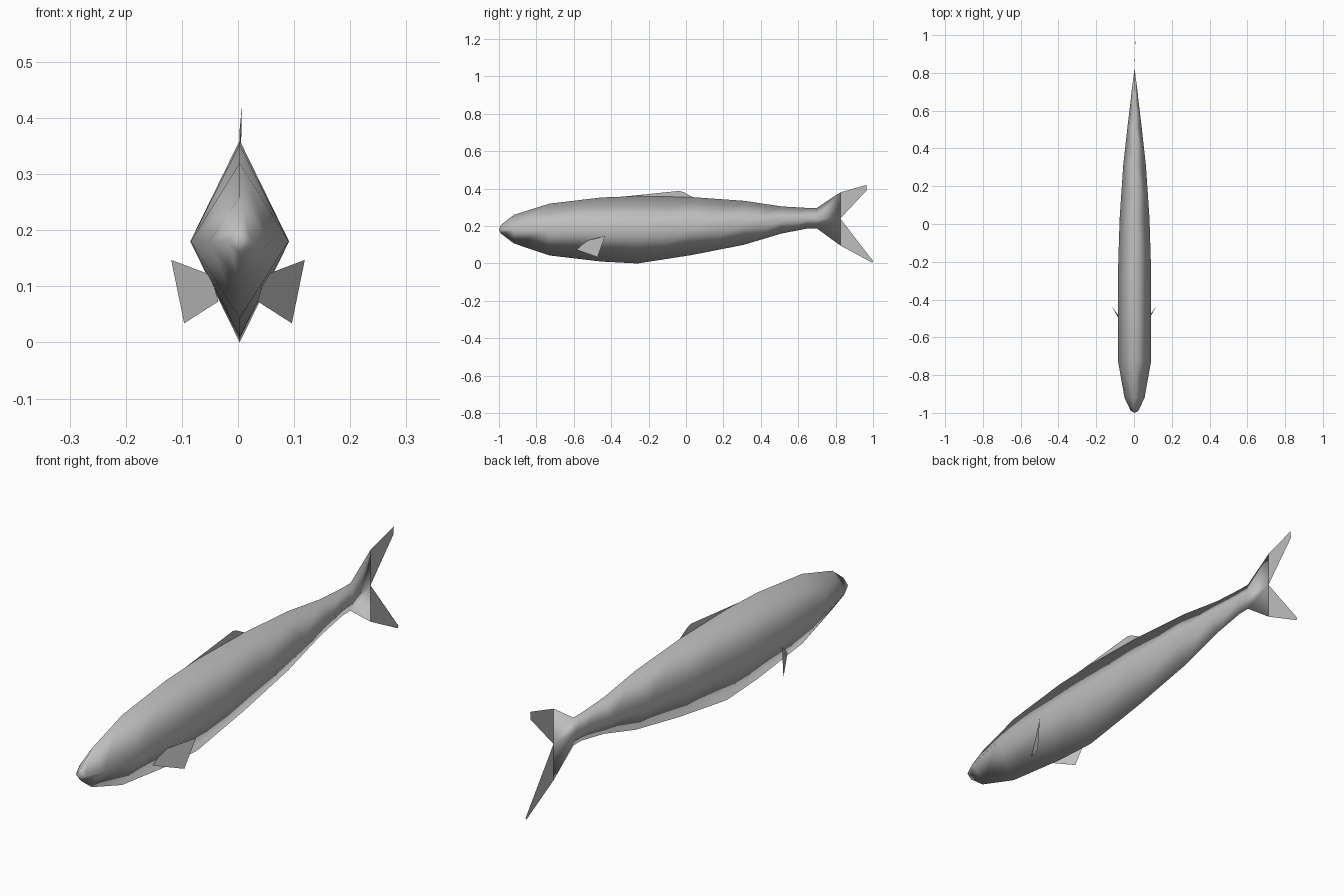
import bpy
import bmesh

cube = bpy.data.objects.get("Cube")
if cube:
    bpy.data.objects.remove(cube, do_unlink=True)

grey = bpy.data.materials.new("plain_grey")
grey.use_nodes = True
colour = (0.52, 0.52, 0.52, 1)
grey.diffuse_color = colour
grey.node_tree.nodes["Principled BSDF"].inputs["Base Color"].default_value = colour

MID = 0.003  # centre plane of the body


def finish(name, bm, smooth=False):
    for face in bm.faces:
        face.smooth = smooth
    mesh = bpy.data.meshes.new(name)
    bm.to_mesh(mesh)
    bm.free()
    mesh.materials.append(grey)
    obj = bpy.data.objects.new(name, mesh)
    bpy.context.collection.objects.link(obj)
    return obj


def sheet(name, *polygons):
    bm = bmesh.new()
    for points in polygons:
        bm.faces.new([bm.verts.new(p) for p in points])
    bmesh.ops.remove_doubles(bm, verts=bm.verts, dist=0.0005)
    return finish(name, bm)


# Body: diamond sections lofted from snout to the tail's upright edge
# (y, bottom, side height, top, half width)
stations = [
    (-0.99, 0.16, 0.18, 0.205, 0.02),
    (-0.92, 0.107, 0.18, 0.26, 0.053),
    (-0.73, 0.043, 0.18, 0.32, 0.087),
    (-0.45, 0.01, 0.18, 0.353, 0.088),
    (-0.26, 0.0, 0.18, 0.36, 0.088),
    (0.03, 0.045, 0.195, 0.355, 0.079),
    (0.31, 0.10, 0.215, 0.335, 0.06),
    (0.51, 0.16, 0.23, 0.305, 0.038),
    (0.65, 0.187, 0.24, 0.297, 0.021),
    (0.70, 0.187, 0.24, 0.297, 0.016),
    (0.825, 0.096, 0.24, 0.38, 0.0),
]
bm = bmesh.new()
rings = []
for y, low, side, top, half in stations:
    section = [(MID, low), (MID + half, side), (MID, top), (MID - half, side)]
    rings.append([bm.verts.new((x, y, z)) for x, z in section])
for a, b in zip(rings, rings[1:]):
    for i in range(4):
        j = (i + 1) % 4
        bm.faces.new((a[i], a[j], b[j], b[i]))
snout = bm.verts.new((MID, -1.0, 0.18))
for i in range(4):
    bm.faces.new((snout, rings[0][(i + 1) % 4], rings[0][i]))
bmesh.ops.remove_doubles(bm, verts=bm.verts, dist=0.0005)
bmesh.ops.recalc_face_normals(bm, faces=bm.faces)
finish("body", bm, smooth=True)

# Tail lobes
notch = (MID, 0.825, 0.24)
sheet("tail_upper_lobe",
      [notch, (0.006, 0.965, 0.39), (0.007, 0.965, 0.42), (MID, 0.825, 0.38)])
sheet("tail_lower_lobe",
      [notch, (MID, 0.825, 0.096), (MID, 0.995, 0.005), (MID, 1.0, 0.013)])

# Back fin
sheet("back_fin",
      [(MID, -0.38, 0.353), (MID, -0.035, 0.35), (MID, -0.035, 0.388)],
      [(MID, -0.035, 0.35), (MID, 0.04, 0.352), (MID, -0.01, 0.38), (MID, -0.035, 0.388)])

# Side fins
for name, s in (("left_side_fin", 1), ("right_side_fin", -1)):
    sheet(name, [(s * 0.119, -0.433, 0.147), (s * 0.096, -0.473, 0.034),
                 (s * 0.035, -0.585, 0.073), (s * 0.048, -0.535, 0.12)])
